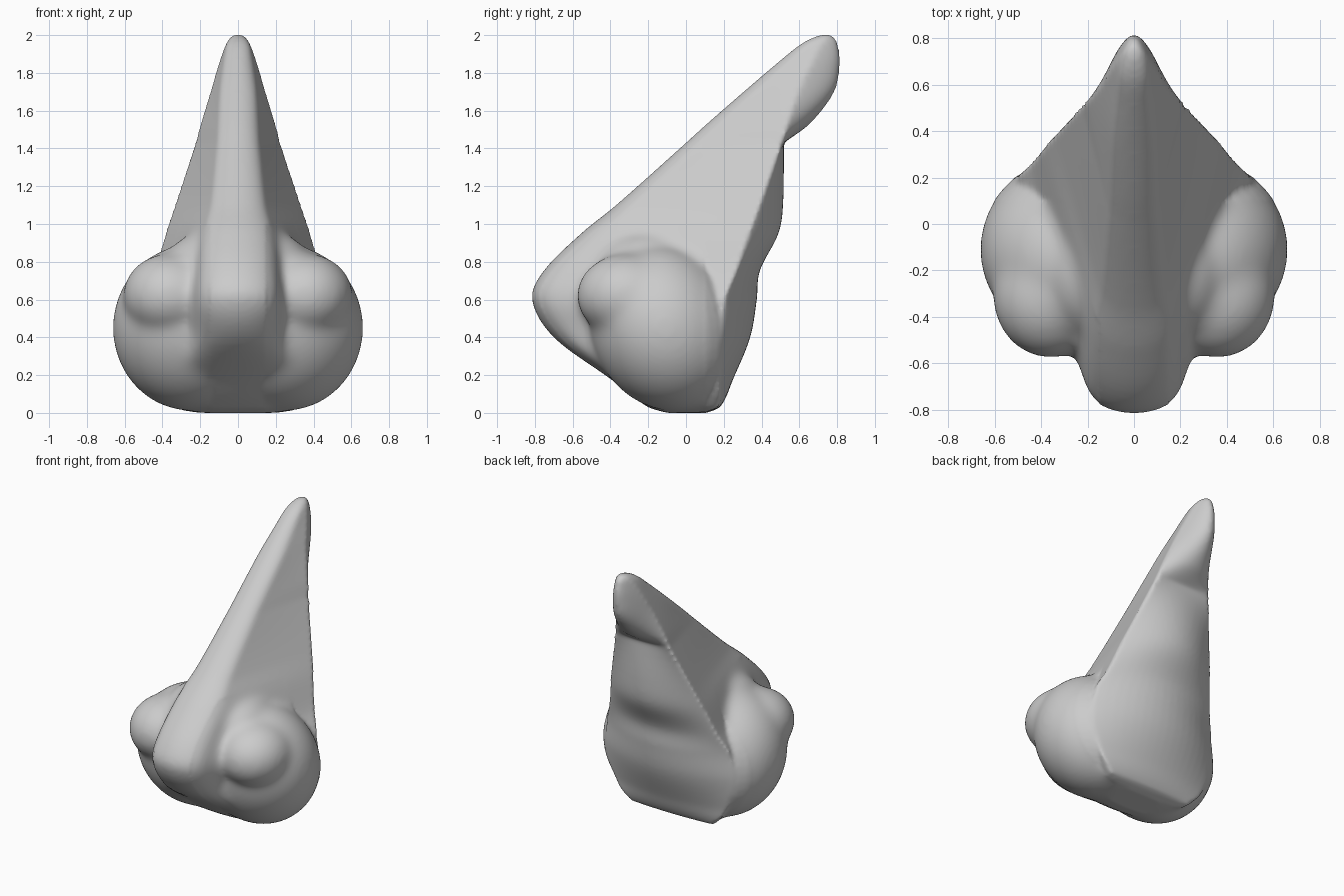
import bpy, bmesh, math
from mathutils import Vector

if "Cube" in bpy.data.objects:
    bpy.data.objects.remove(bpy.data.objects["Cube"], do_unlink=True)

skin = bpy.data.materials.new("plain_grey")
skin.use_nodes = True
grey = (0.6, 0.6, 0.6, 1)
skin.diffuse_color = grey
skin.node_tree.nodes["Principled BSDF"].inputs["Base Color"].default_value = grey

# Level sections: height, front y, bridge half width, bridge depth,
# back edge half width, back edge y, back centre y
NOTCH = (1.43, 0, .115, .1, .228, .515, .518)
LOWER = [(0, -.10, .20, .05, .24, .09, .11), (.03, -.20, .30, .08, .34, .165, .18),
         (.18, -.40, .34, .12, .46, .18, .25), (.40, -.70, .22, .15, .52, .195, .34),
         (.60, -.815, .21, .13, .505, .205, .375), (.75, -.755, .20, .14, .445, .265, .39),
         (.95, -.555, .185, .14, .385, .335, .49), (1.1, -.37, .15, .12, .335, .39, .514), NOTCH]
UPPER = [NOTCH, (1.53, .11, .11, .1, .2, .535, .655), (1.7, .305, .10, .09, .147, .59, .785),
         (1.85, .48, .08, .08, .103, .66, .815), (1.95, .605, .06, .05, .066, .71, .805),
         (1.99, .68, .035, .03, .04, .74, .785), (2.005, .73, .01, .01, .012, .75, .76)]


def smooth_rows(rows, steps=6):
    """Cubic interpolation between section rows, with slopes taken per unit height."""
    def slope(i, k):
        a, b = rows[max(i - 1, 0)], rows[min(i + 1, len(rows) - 1)]
        return (b[k] - a[k]) / (b[0] - a[0])
    out = []
    for i in range(len(rows) - 1):
        a, b = rows[i], rows[i + 1]
        h = b[0] - a[0]
        for s in range(steps):
            t = s / steps
            ease = t * t * (3 - 2 * t)
            row = [a[0] + h * t]
            for k in range(1, len(a)):
                row.append(a[k] + (b[k] - a[k]) * ease + h * slope(i, k) * t * (1 - t) ** 2
                           - h * slope(i + 1, k) * t * t * (1 - t))
            out.append(row)
    return out + [rows[-1]]


def section(z, front, width, depth, edge_x, edge_y, back):
    half = []
    for i in range(9):                      # rounded bridge
        a = math.radians(80) * i / 8
        half.append((width * math.sin(a), front + depth * (1 - math.cos(a))))
    x0, y0 = half[-1]
    for i in range(1, 9):                   # flat flank
        t = i / 8
        half.append((x0 + (edge_x - x0) * t, y0 + (edge_y - y0) * t))
    for i in range(1, 9):                   # bowed back
        t = 1 - i / 8
        half.append((edge_x * t, back + (edge_y - back) * t * t))
    ring = half + [(-x, y) for x, y in reversed(half[1:-1])]
    return [Vector((x, y, z)) for x, y in ring]


# Bridge and base loft
bm = bmesh.new()
rows = smooth_rows(LOWER)[:-1] + smooth_rows(UPPER)
rings = [[bm.verts.new(p) for p in section(*r)] for r in rows]
for low, high in zip(rings, rings[1:]):
    n = len(low)
    for i in range(n):
        j = (i + 1) % n
        bm.faces.new((low[i], low[j], high[j], high[i]))
bm.faces.new(rings[0][::-1])
bm.faces.new(rings[-1])


def add_lobe(centre, radii, lean=0, back_y=.195):
    """Leaning ellipsoid, cut flat behind."""
    new = bmesh.ops.create_uvsphere(bm, u_segments=40, v_segments=24, radius=1)["verts"]
    for v in new:
        x, y, z = (v.co[k] * radii[k] for k in range(3))
        v.co = Vector((x, y + lean * z, z)) + Vector(centre)
        v.co.y = min(v.co.y, back_y)


# Nostril wings: broad body, front lobe and the fillet against the bridge
for side in (-1, 1):
    add_lobe((side * .25, -.11, .45), (.415, .40, .44), -.1)
    add_lobe((side * .36, -.31, .62), (.25, .27, .225))
    add_lobe((side * .2, -.2, .73), (.2, .28, .22))

bmesh.ops.recalc_face_normals(bm, faces=bm.faces)
mesh = bpy.data.meshes.new("nose")
bm.to_mesh(mesh)
bm.free()
nose = bpy.data.objects.new("nose", mesh)
bpy.context.collection.objects.link(nose)

# Fuse the parts into one skin
fuse = nose.modifiers.new("fuse", "REMESH")
fuse.mode = "VOXEL"
fuse.voxel_size = .015
soften = nose.modifiers.new("soften", "SMOOTH")
soften.factor = .5
soften.iterations = 6
bpy.ops.object.select_all(action="DESELECT")
nose.select_set(True)
bpy.context.view_layer.objects.active = nose
bpy.ops.object.convert(target="MESH")

# Blend the wings softly into the base and bridge
bm = bmesh.new()
bm.from_mesh(nose.data)
wings = [v for v in bm.verts if abs(v.co.x) > .15 and v.co.y < .1 and v.co.z < 1]
for _ in range(30):
    bmesh.ops.smooth_vert(bm, verts=wings, factor=.5,
                          use_axis_x=True, use_axis_y=True, use_axis_z=True)
bm.to_mesh(nose.data)
bm.free()

# Settle on the ground
floor = min(v.co.z for v in nose.data.vertices)
for v in nose.data.vertices:
    v.co.z -= floor
nose.data.materials.clear()
nose.data.materials.append(skin)
bpy.ops.object.shade_smooth_by_angle(angle=math.radians(60))
